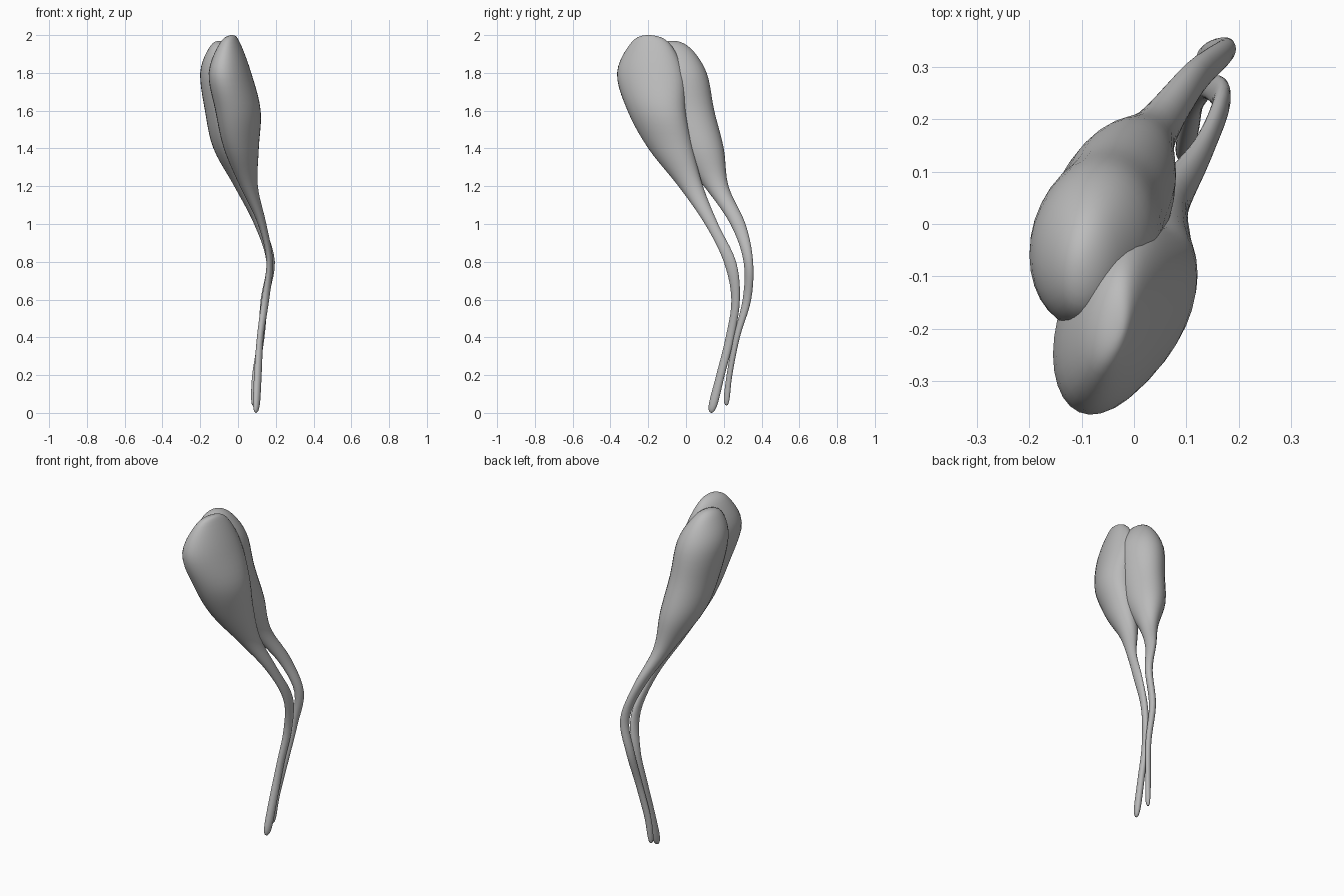
import bpy
import bmesh
from math import cos, pi, acos

SIDES = 32      # points around each cross-section
STEPS = 5       # rings between neighbouring sections

default_cube = bpy.data.objects.get("Cube")
if default_cube:
    bpy.data.objects.remove(default_cube, do_unlink=True)

tissue = bpy.data.materials.new("soft_grey")
tissue.use_nodes = True
grey = (0.5, 0.5, 0.5, 1.0)
tissue.diffuse_color = grey
tissue.node_tree.nodes["Principled BSDF"].inputs["Base Color"].default_value = grey


def spline(a, b, c, d, t):
    """Smooth blend from section b to section c."""
    return [0.5 * (2 * q + (r - p) * t + (2 * p - 5 * q + 4 * r - s) * t * t
                   + (3 * q - p - 3 * r + s) * t ** 3)
            for p, q, r, s in zip(a, b, c, d)]


def mirrored(section):
    """Section swapped across its centre, which rounds off the closed ends."""
    z, left, right, front, back = section
    return (z, right, left, back, front)


def ring_points(section, lean):
    """Slanted oval that fills the section's extents."""
    z, left, right, front, back = (v / 100 for v in section)
    phase = acos(lean)
    for i in range(SIDES):
        a = 2 * pi * i / SIDES
        yield ((left + right) / 2 + (right - left) / 2 * cos(a),
               (front + back) / 2 + (back - front) / 2 * cos(a - phase), z)


def loft(name, sections, lean_top, lean_low):
    """Skin a smooth closed body through the sections, top to bottom."""
    path = [mirrored(sections[1]), *sections, mirrored(sections[-2])]
    rows = []
    for k in range(len(sections) - 1):
        rows += [spline(*path[k:k + 4], j / STEPS) for j in range(STEPS)]
    bm = bmesh.new()
    rings = []
    for row in rows[1:]:
        blend = min(1, max(0, (row[0] - 110) / 60))
        lean = lean_low + (lean_top - lean_low) * blend
        rings.append([bm.verts.new(p) for p in ring_points(row, lean)])
    poles = []
    for z, x, _, y, _ in (sections[0], sections[-1]):
        poles.append(bm.verts.new((x / 100, y / 100, z / 100)))
    for i in range(SIDES):
        j = (i + 1) % SIDES
        bm.faces.new((poles[0], rings[0][i], rings[0][j]))
        bm.faces.new((poles[1], rings[-1][j], rings[-1][i]))
        for up, low in zip(rings, rings[1:]):
            bm.faces.new((up[i], low[i], low[j], up[j]))
    bmesh.ops.recalc_face_normals(bm, faces=bm.faces)
    mesh = bpy.data.meshes.new(name)
    bm.to_mesh(mesh)
    bm.free()
    mesh.materials.append(tissue)
    mesh.shade_smooth()
    body = bpy.data.objects.new(name, mesh)
    bpy.context.collection.objects.link(body)
    return body


# Sections in hundredths: height, left, right, front, back
front_sections = [
    (200, -3, -3, -20, -20),
    (196, -9.5, 1, -29, -9),
    (180, -15.5, 7, -36.5, -1),
    (160, -12, 12, -31, 0),
    (140, -7.5, 11, -20, 4),
    (120, 1, 10.5, -4, 9),
    (100, 10.5, 15, 10, 17),
    (80, 15, 18.5, 20, 26.5),
    (60, 12.5, 16.5, 24, 28.5),
    (40, 10, 13.5, 21, 25.5),
    (20, 8.5, 12.5, 16, 20.5),
    (4, 8, 11.5, 12, 16.5),
    (0, 9.5, 9.5, 13.5, 13.5),
]
rear_sections = [
    (197, -10, -10, -7, -7),
    (193, -15.5, -3, -17, 2.5),
    (180, -20, 4, -20, 11),
    (160, -17.5, 6, -16, 15),
    (140, -13, 8, -7, 20),
    (120, -2, 8, 9.5, 22.5),
    (100, 8.5, 14, 23.5, 31.5),
    (80, 15, 19.5, 30.5, 35.5),
    (60, 12, 16, 30, 34.5),
    (40, 10.5, 14, 25, 28.5),
    (20, 7.5, 11, 21.5, 24.5),
    (7, 7, 9.5, 20, 23),
    (4, 8, 8, 21.5, 21.5),
]

loft("front_muscle_with_tendon", front_sections, 0.35, 0.2)
loft("rear_muscle_with_tendon", rear_sections, 0.1, 0.2)
